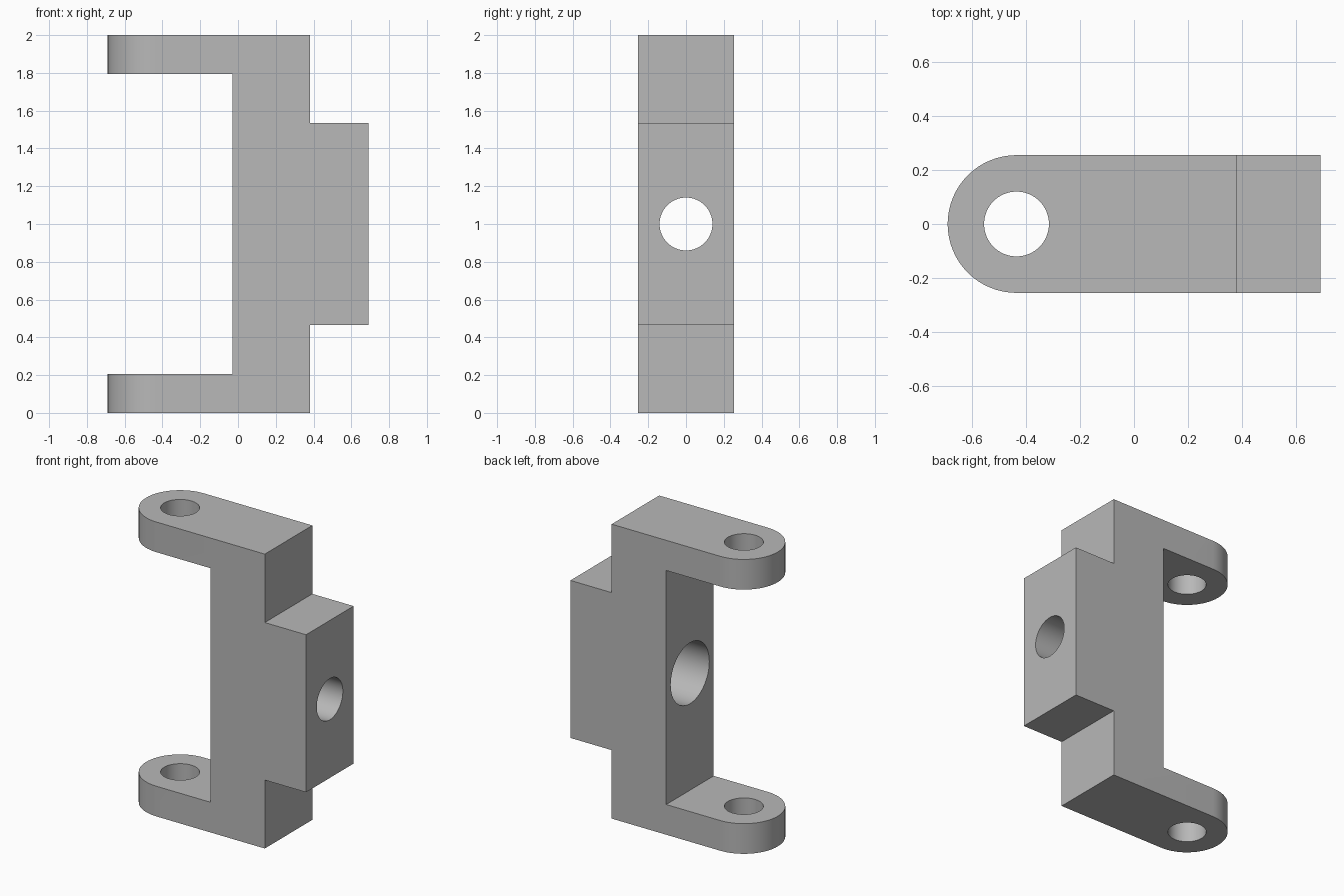
import bpy
import bmesh
import math
from mathutils import Matrix

cube = bpy.data.objects.get("Cube")
if cube:
    bpy.data.objects.remove(cube, do_unlink=True)

HALF_WIDTH = 0.255
ARM_X = -0.435          # centre of the rounded arm ends
BODY_X0, BODY_X1 = -0.03, 0.38
END_X = 0.69

grey = bpy.data.materials.new("plain grey")
grey.use_nodes = True
grey.diffuse_color = (0.48, 0.48, 0.48, 1)
grey.node_tree.nodes["Principled BSDF"].inputs["Base Color"].default_value = grey.diffuse_color


def add_object(name, bm):
    bmesh.ops.recalc_face_normals(bm, faces=bm.faces)
    mesh = bpy.data.meshes.new(name)
    bm.to_mesh(mesh)
    bm.free()
    mesh.materials.append(grey)
    obj = bpy.data.objects.new(name, mesh)
    bpy.context.collection.objects.link(obj)
    return obj


def extrude(name, outline, offset):
    """Prism from a flat outline of 3D points."""
    bm = bmesh.new()
    face = bm.faces.new([bm.verts.new(p) for p in outline])
    moved = bmesh.ops.extrude_face_region(bm, geom=[face])["geom"]
    verts = [g for g in moved if isinstance(g, bmesh.types.BMVert)]
    bmesh.ops.translate(bm, verts=verts, vec=offset)
    return add_object(name, bm)


def cylinder(name, radius, depth, centre, along_x=False):
    bm = bmesh.new()
    turn = Matrix.Rotation(math.pi / 2, 4, 'Y') if along_x else Matrix()
    bmesh.ops.create_cone(bm, cap_ends=True, segments=64, radius1=radius,
                          radius2=radius, depth=depth,
                          matrix=Matrix.Translation(centre) @ turn)
    return add_object(name, bm)


def boolean(target, tool, operation):
    mod = target.modifiers.new(tool.name, 'BOOLEAN')
    mod.operation = operation
    mod.solver = 'EXACT'
    mod.object = tool
    bpy.context.view_layer.objects.active = target
    bpy.ops.object.modifier_apply(modifier=mod.name)
    bpy.data.objects.remove(tool, do_unlink=True)


# Side profile of the bracket, mirrored about mid height
lower = [(ARM_X - 0.255, 0.205), (ARM_X - 0.255, 0), (BODY_X1, 0),
         (BODY_X1, 0.465), (END_X, 0.465)]
upper = [(x, 2 - z) for x, z in reversed(lower)]
inner = [(BODY_X0, 1.795), (BODY_X0, 0.205)]
profile = [(x, -HALF_WIDTH, z) for x, z in lower + upper + inner]
bracket = extrude("bracket", profile, (0, 2 * HALF_WIDTH, 0))

# Round the arm ends by intersecting with a round-ended plan outline
steps = 32
arc = [math.pi / 2 + math.pi * i / steps for i in range(steps + 1)]
plan = [(ARM_X + HALF_WIDTH * math.cos(a), HALF_WIDTH * math.sin(a), -0.1) for a in arc]
plan += [(1, -HALF_WIDTH, -0.1), (1, HALF_WIDTH, -0.1)]
boolean(bracket, extrude("round_ends", plan, (0, 0, 2.2)), 'INTERSECT')

# Pin holes through both arms
boolean(bracket, cylinder("pin_holes", 0.12, 3, (ARM_X, 0, 1)), 'DIFFERENCE')

# Through hole, widened on the inner side
boolean(bracket, cylinder("bolt_hole", 0.14, 2, (0.5, 0, 1), True), 'DIFFERENCE')
boolean(bracket, cylinder("counterbore", 0.207, 0.6, (BODY_X1 - 0.3, 0, 1), True), 'DIFFERENCE')

# Smooth the curved walls, keep the edges crisp
bpy.ops.object.select_all(action='DESELECT')
bracket.select_set(True)
bpy.context.view_layer.objects.active = bracket
bpy.ops.object.shade_smooth_by_angle(angle=math.radians(30))
